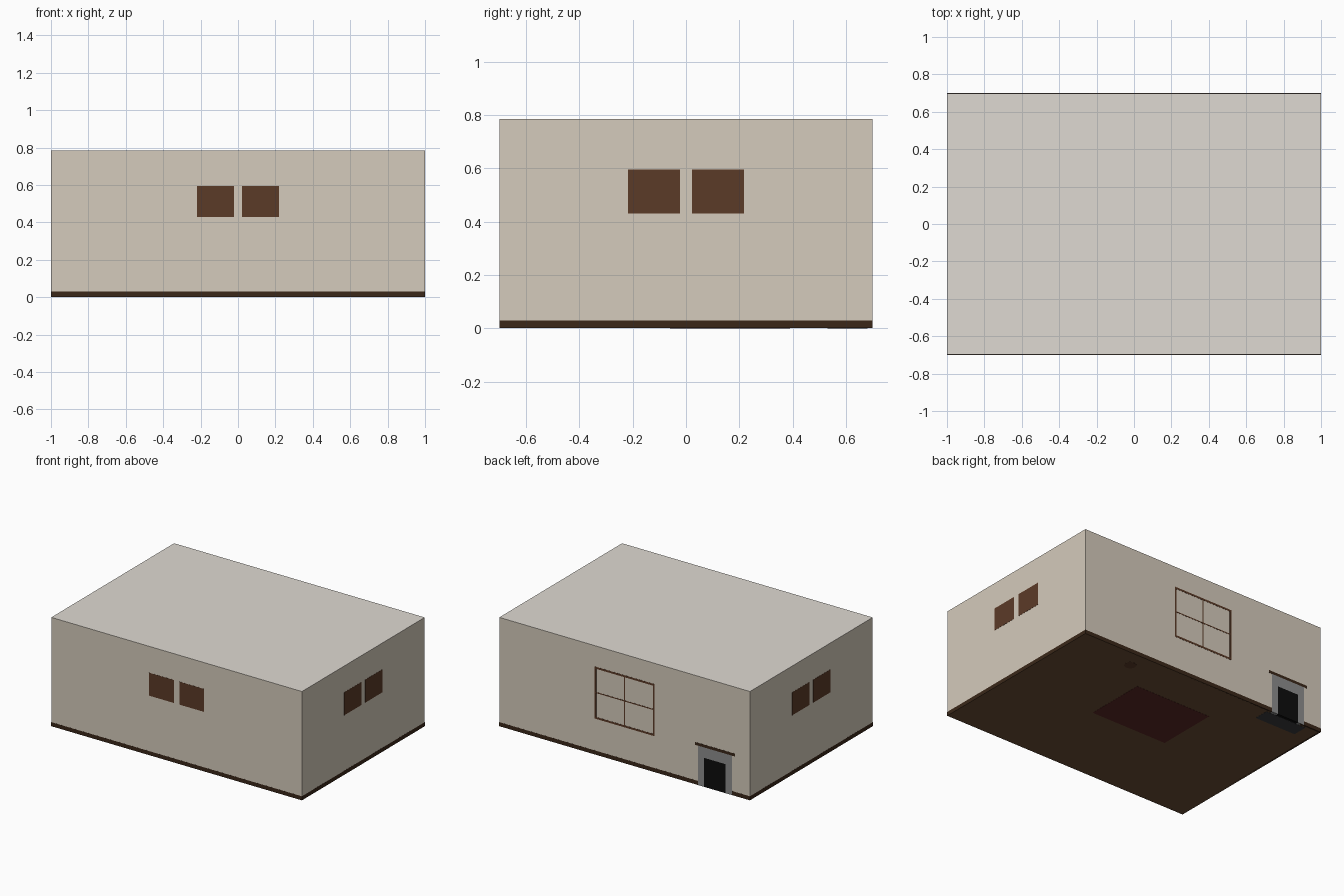
import bpy, bmesh, math

if "Cube" in bpy.data.objects:
    bpy.data.objects.remove(bpy.data.objects["Cube"])

W, D, H = 1.0, 0.7, 0.785      # half width, half depth, height
E = 0.001                      # how far mounted parts poke through the thin shell


def material(name, rgb):
    m = bpy.data.materials.new(name)
    m.diffuse_color = [c ** 2.2 for c in rgb] + [1]
    m.use_nodes = True
    m.node_tree.nodes["Principled BSDF"].inputs["Base Color"].default_value = m.diffuse_color
    return m


PLASTER = material("plaster", (0.83, 0.79, 0.73))
CEILING = material("ceiling_paint", (0.87, 0.85, 0.82))
BOARDS = material("floor_boards", (0.42, 0.31, 0.22))
DARK_WOOD = material("dark_wood", (0.24, 0.17, 0.12))
FRAME_WOOD = material("frame_wood", (0.36, 0.24, 0.17))
RUG_RED = material("rug_red", (0.36, 0.17, 0.16))
STONE = material("stone", (0.55, 0.55, 0.55))
SLATE = material("slate", (0.24, 0.24, 0.25))
SOOT = material("soot", (0.08, 0.08, 0.08))


def finish(name, bm, mat):
    bmesh.ops.recalc_face_normals(bm, faces=bm.faces)
    me = bpy.data.meshes.new(name)
    bm.to_mesh(me)
    bm.free()
    ob = bpy.data.objects.new(name, me)
    me.materials.append(mat)
    bpy.context.collection.objects.link(ob)
    return ob


def boxes(name, mat, *ranges):
    """One object made of boxes, each given as x0, x1, y0, y1, z0, z1."""
    bm = bmesh.new()
    for x0, x1, y0, y1, z0, z1 in ranges:
        vs = bmesh.ops.create_cube(bm, size=1)["verts"]
        for v in vs:
            v.co.x = x1 if v.co.x > 0 else x0
            v.co.y = y1 if v.co.y > 0 else y0
            v.co.z = z1 if v.co.z > 0 else z0
    return finish(name, bm, mat)


def shell(name, mat, keep):
    """Part of the thin room shell: box faces chosen by their normal."""
    bm = bmesh.new()
    bmesh.ops.create_cube(bm, size=1)
    bmesh.ops.delete(bm, geom=[f for f in bm.faces if not keep(f.normal)], context="FACES")
    for v in bm.verts:
        v.co = (v.co.x * 2 * (W - E), v.co.y * 2 * (D - E), E if v.co.z < 0 else H)
    return finish(name, bm, mat)


# Room shell
shell("walls", PLASTER, lambda n: abs(n.z) < 0.5)
shell("ceiling", CEILING, lambda n: n.z > 0.5)
shell("floor", BOARDS, lambda n: n.z < -0.5)

# Skirting boards round the foot of the walls
S, T = 0.0006, 0.015
boxes("skirting", DARK_WOOD,
      (-W + S, W - S, -D + S, -D + T, E, 0.03), (-W + S, W - S, D - T, D - S, E, 0.03),
      (-W + S, -W + T, -D + T, D - T, E, 0.03), (W - T, W - S, -D + T, D - T, E, 0.03))

# Pairs of pictures on the front and side walls
for a, b in ((-0.218, -0.022), (0.022, 0.218)):
    boxes("front_picture", FRAME_WOOD, (a, b, -D, -D + 0.015, 0.43, 0.595))
    boxes("right_picture", FRAME_WOOD, (W - 0.015, W, a, b, 0.43, 0.595))
    boxes("left_picture", FRAME_WOOD, (-W, -W + 0.015, a, b, 0.43, 0.595))

# Four-pane window in the back wall
y0, t, h = D - 0.02, 0.014, 0.004
boxes("window_frame", FRAME_WOOD,
      (-0.24, -0.24 + t, y0, D, 0.26, 0.635), (0.24 - t, 0.24, y0, D, 0.26, 0.635),
      (-0.24, 0.24, y0, D, 0.635 - t, 0.635), (-0.24, 0.24, y0, D, 0.26, 0.26 + t),
      (-h, h, y0, D, 0.26, 0.635), (-0.24, 0.24, y0, D, 0.45 - h, 0.45 + h))

# Fireplace against the back wall
c = -0.72
boxes("fireplace_surround", STONE,
      (c - 0.135, c - 0.085, D - 0.08, D, E, 0.285), (c + 0.085, c + 0.135, D - 0.08, D, E, 0.285),
      (c - 0.085, c + 0.085, D - 0.08, D, 0.21, 0.285))
boxes("firebox", SOOT, (c - 0.085, c + 0.085, D - 0.02, D, E, 0.21))
boxes("mantel", DARK_WOOD, (c - 0.16, c + 0.16, D - 0.1, D, 0.285, 0.305))
boxes("hearth", SLATE, (c - 0.165, c + 0.165, D - 0.13, D - 0.02, 0, 0.015))

# Rug
boxes("rug", RUG_RED, (-0.31, 0.3, -0.06, 0.39, 0, 0.01))

# Floor lamp near the back wall
bm = bmesh.new()
for r1, r2, z0, z1 in ((0.04, 0.04, 0, 0.015), (0.007, 0.007, 0.015, 0.42), (0.07, 0.045, 0.4, 0.5)):
    vs = bmesh.ops.create_cone(bm, cap_ends=True, segments=16, radius1=r1, radius2=r2, depth=z1 - z0)["verts"]
    bmesh.ops.translate(bm, verts=vs, vec=(0.51, 0.57, (z0 + z1) / 2))
finish("floor_lamp", bm, FRAME_WOOD)
